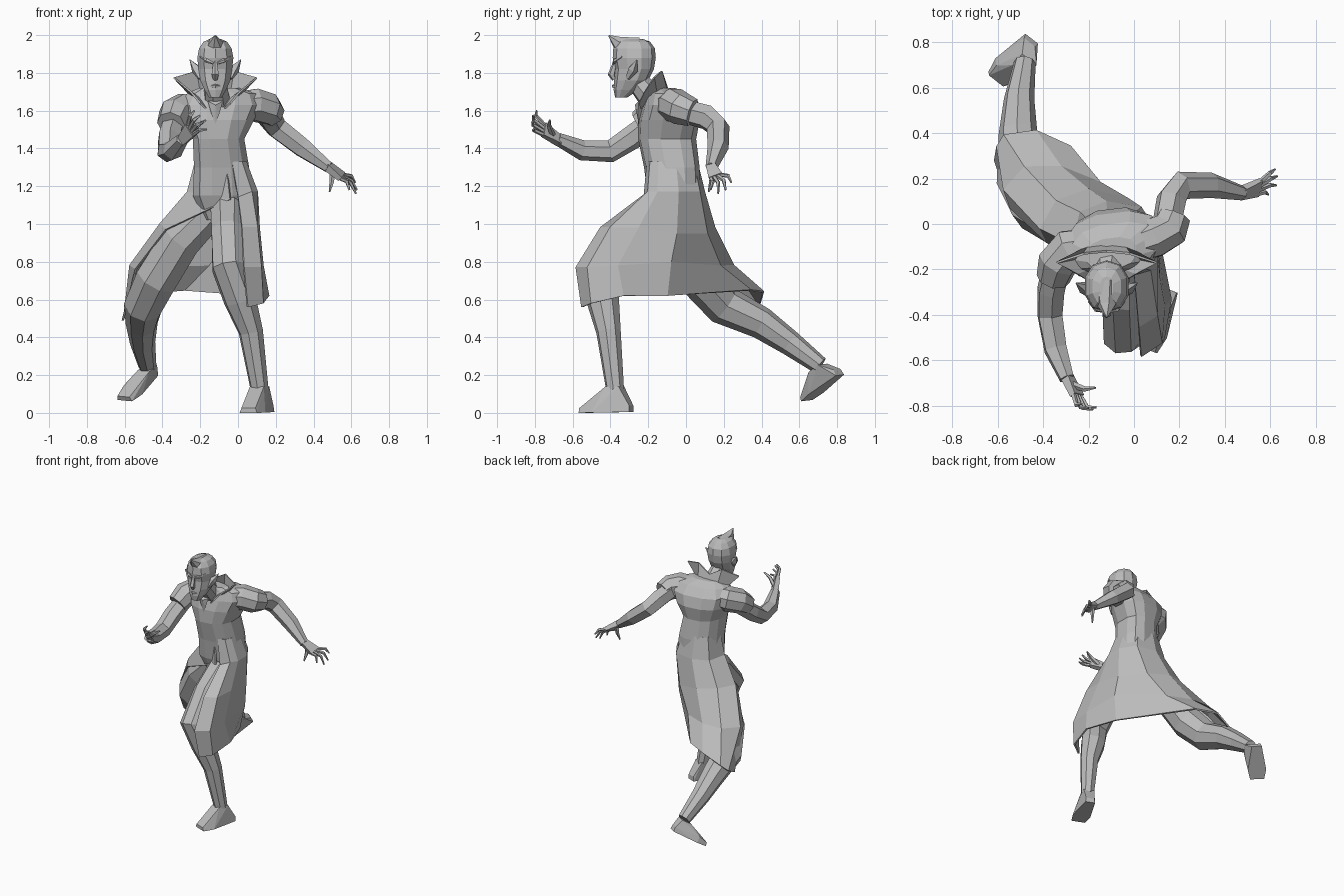
import bpy
import bmesh
from math import cos, sin, tau
from mathutils import Vector

default_cube = bpy.data.objects.get("Cube")
if default_cube:
    bpy.data.objects.remove(default_cube)

grey = bpy.data.materials.new("plain grey")
grey.use_nodes = True
grey.diffuse_color = (.5, .5, .5, 1)
grey.node_tree.nodes["Principled BSDF"].inputs["Base Color"].default_value = grey.diffuse_color

HEAD_X = -.12


def finish(name, bm, thickness=None):
    """Turn a bmesh into a flat shaded object, optionally given a thickness."""
    bmesh.ops.recalc_face_normals(bm, faces=bm.faces)
    mesh = bpy.data.meshes.new(name)
    bm.to_mesh(mesh)
    bm.free()
    mesh.materials.append(grey)
    obj = bpy.data.objects.new(name, mesh)
    bpy.context.scene.collection.objects.link(obj)
    if thickness:
        solid = obj.modifiers.new("cloth thickness", 'SOLIDIFY')
        solid.thickness = thickness
        solid.offset = 0


def loft(name, rings, closed=True, thickness=None):
    """Skin a list of equally long point rings; closed rings also get end caps."""
    bm = bmesh.new()
    loops = [[bm.verts.new(point) for point in ring] for ring in rings]
    count = len(loops[0])
    for lower, upper in zip(loops, loops[1:]):
        for i in range(count if closed else count - 1):
            j = (i + 1) % count
            bm.faces.new((lower[i], lower[j], upper[j], upper[i]))
    if closed:
        bm.faces.new(loops[0][::-1])
        bm.faces.new(loops[-1])
    finish(name, bm, thickness)


def tube(name, path, radii, sides=8):
    """Skin a tapering limb along a path without twisting."""
    path = [Vector(point) for point in path]
    last = len(path) - 1
    across = None
    rings = []
    for i, (centre, radius) in enumerate(zip(path, radii)):
        along = (path[min(i + 1, last)] - path[max(i - 1, 0)]).normalized()
        if across is None:
            across = along.orthogonal()
        across = (across - along * across.dot(along)).normalized()
        other = along.cross(across)
        angles = [tau * (k + .5) / sides for k in range(sides)]
        rings.append([centre + (across * cos(a) + other * sin(a)) * radius for a in angles])
    loft(name, rings)


def oval(cx, cy, z, rx, ry, sides=12, power=.8, skew=0):
    """A horizontal, slightly squared ring."""
    points = []
    for k in range(sides):
        a = tau * (k + .5) / sides
        c, s = cos(a), sin(a)
        dx = rx * abs(c) ** power * (1 if c > 0 else -1)
        dy = ry * abs(s) ** power * (1 if s > 0 else -1)
        points.append((cx + dx, cy + dy + skew * dx, z))
    return points


def hull(name, points):
    bm = bmesh.new()
    for point in points:
        bm.verts.new(point)
    result = bmesh.ops.convex_hull(bm, input=bm.verts)
    loose = [v for v in result["geom_interior"] if isinstance(v, bmesh.types.BMVert)]
    bmesh.ops.delete(bm, geom=loose, context='VERTS')
    finish(name, bm)


def foot(name, heel, toe, ankle, up):
    """Shoe with a flat sole, rising from the toe to the ankle."""
    heel, toe, ankle = Vector(heel), Vector(toe), Vector(ankle)
    along = (toe - heel).normalized()
    up = Vector(up)
    up = (up - along * up.dot(along)).normalized()
    side = along.cross(up)
    ball = heel.lerp(toe, .72)
    points = []
    for sign in (-1, 1):
        points += [heel + side * sign * .035,
                   heel + side * sign * .03 + up * .035,
                   ball + side * sign * .065,
                   ball + side * sign * .045 + up * .045,
                   toe + side * sign * .05,
                   toe + side * sign * .04 + up * .025,
                   ankle + side * sign * .04 + along * .04,
                   ankle + side * sign * .04 - along * .035]
    hull(name, points)


def hand(label, wrist, knuckle, bends, tips, thumb):
    """Palm, four bent fingers and a thumb."""
    wrist, knuckle, bends = Vector(wrist), Vector(knuckle), Vector(bends)
    tips = [Vector(tip) for tip in tips]
    spread = (tips[-1] - tips[0]).normalized() * .03
    flat = (knuckle - wrist).cross(spread).normalized() * .014
    palm = []
    for s in (-1, 1):
        for t in (-1, 1):
            palm += [wrist + spread * s * .8 + flat * t * 1.5, knuckle + spread * s * 1.3 + flat * t]
    hull(label + " palm", palm)
    for i, tip in enumerate(tips):
        root = knuckle + spread * (i / 1.5 - 1)
        middle = root.lerp(tip, .5) + bends
        tube(f"{label} finger {i + 1}", [root, middle, tip], [.012, .011, .005], 5)
    root = wrist.lerp(knuckle, .4)
    tube(label + " thumb", [root, root.lerp(Vector(thumb), .6) + bends / 2, thumb], [.017, .013, .005], 5)


# Torso: centre x, centre y, height, half width, half depth
torso = [(-.08, -.07, 1.02, .1, .08), (-.083, -.065, 1.15, .16, .135),
         (-.087, -.075, 1.3, .15, .145), (-.103, -.1, 1.45, .14, .152),
         (-.1, -.09, 1.55, .19, .16), (-.09, -.088, 1.63, .22, .14),
         (-.085, -.1, 1.69, .19, .105), (-.1, -.13, 1.72, .11, .07)]
loft("torso", [oval(*ring, skew=.12) for ring in torso])

# Coat skirt: each column runs from the hips to the hem, right opening first
columns = [
    [(-.04, -.215, 1.13), (-.38, -.08, .97), (-.54, .07, .76), (-.61, .28, .49)],
    [(-.265, -.09, 1.17), (-.41, -.02, 1), (-.57, .15, .78), (-.6, .34, .52)],
    [(-.235, .05, 1.17), (-.34, .1, 1), (-.48, .25, .78), (-.57, .39, .57)],
    [(-.12, .095, 1.17), (-.2, .15, .98), (-.32, .25, .78), (-.43, .41, .64)],
    [(.03, .07, 1.17), (-.03, .11, .95), (-.15, .18, .78), (-.28, .34, .65)],
    [(.1, -.04, 1.17), (.1, -.05, .95), (.11, -.08, .8), (.08, -.1, .62)],
    [(.1, -.15, 1.17), (.11, -.25, .98), (.13, -.36, .78), (.16, -.33, .62)],
    [(.07, -.2, 1.17), (.1, -.4, .98), (.12, -.52, .77), (.13, -.5, .58)],
    [(0, -.22, 1.14), (.02, -.45, .98), (.03, -.58, .77), (.05, -.55, .56)]]
for column in columns:
    # Tuck the top of every column into the waist
    x, y, z = column[0]
    column.insert(0, (-.09 + (x + .08) * .72, -.075 + (y + .065) * .82, 1.33))
loft("coat skirt", columns, closed=False, thickness=.012)

# Legs and shoes
tube("left leg",
     [(-.05, -.14, 1.06), (-.05, -.32, .95), (-.05, -.485, .77), (.01, -.44, .6),
      (.068, -.41, .43), (.115, -.375, .12)],
     [.1, .095, .092, .088, .066, .048])
foot("left shoe", (.16, -.29, .005), (.055, -.55, 0), (.115, -.375, .14), (0, 0, 1))
tube("right leg",
     [(-.16, -.04, 1.06), (-.3, 0, .92), (-.43, .08, .71), (-.5, .2, .57),
      (-.51, .4, .475), (-.505, .55, .37), (-.48, .71, .25)],
     [.1, .115, .118, .106, .085, .067, .048])
foot("right shoe", (-.45, .815, .2), (-.6, .64, .065), (-.48, .7, .24), (-.15, -.3, .9))

# Short sleeves and arms
tube("left sleeve", [(0, -.09, 1.62), (.09, -.06, 1.63), (.155, -.025, 1.61), (.175, .035, 1.59)],
     [.085, .092, .088, .075])
tube("left arm",
     [(.14, -.02, 1.6), (.165, .11, 1.565), (.205, .17, 1.51), (.34, .17, 1.405), (.48, .135, 1.3)],
     [.065, .068, .062, .056, .032], 6)
tube("right sleeve", [(-.2, -.1, 1.61), (-.285, -.11, 1.605), (-.335, -.17, 1.58), (-.355, -.24, 1.53)],
     [.085, .092, .09, .075])
tube("right arm",
     [(-.33, -.14, 1.57), (-.365, -.29, 1.455), (-.37, -.4, 1.385), (-.345, -.55, 1.39), (-.295, -.68, 1.45)],
     [.06, .064, .06, .054, .034], 6)

# Hands
hand("left hand", (.47, .135, 1.31), (.55, .16, 1.25), (.01, .01, .015),
     [(.59, .13, 1.18), (.625, .17, 1.16), (.63, .21, 1.18), (.62, .24, 1.22)], (.485, .12, 1.17))
hand("right hand", (-.295, -.67, 1.44), (-.25, -.755, 1.5), (-.005, -.025, .01),
     [(-.165, -.805, 1.5), (-.18, -.815, 1.54), (-.2, -.81, 1.575), (-.23, -.79, 1.6)],
     (-.17, -.72, 1.55))

# Neck and cravat
tube("neck", [(-.11, -.16, 1.64), (HEAD_X, -.26, 1.76)], [.075, .06])
hull("cravat", [(-.16, -.25, 1.65), (-.08, -.25, 1.65), (-.14, -.255, 1.58), (-.1, -.255, 1.58),
                (HEAD_X, -.25, 1.53), (HEAD_X, -.27, 1.63), (HEAD_X, -.2, 1.66)])

# Head: height, front, back, half width
skull = [(1.67, -.375, -.31, .035), (1.71, -.383, -.25, .06), (1.76, -.38, -.2, .083),
         (1.82, -.375, -.17, .093), (1.88, -.388, -.16, .1), (1.93, -.385, -.165, .09),
         (1.965, -.36, -.19, .065), (1.98, -.33, -.23, .03)]
loft("head", [oval(HEAD_X, (front + back) / 2, z, half, (back - front) / 2, 10, .9)
              for z, front, back, half in skull])
tube("hair spike", [(HEAD_X, -.26, 1.93), (HEAD_X, -.36, 1.955), (HEAD_X, -.41, 1.998)],
     [.06, .04, .003], 6)
tube("nose", [(HEAD_X, -.375, 1.86), (HEAD_X, -.395, 1.79), (HEAD_X, -.38, 1.765)],
     [.01, .02, .012], 5)
tube("lips", [(HEAD_X + x, -.375 - y, 1.73) for x, y in ((-.035, -.01), (0, .008), (.035, -.01))],
     [.004, .011, .004], 5)

# Mirrored ears, brows and collar wings
for label, m in (("left", 1), ("right", -1)):
    def at(x, y, z):
        return (HEAD_X + m * x, y, z)

    tube(label + " ear", [at(.08, -.31, 1.77), at(.1, -.28, 1.82), at(.135, -.26, 1.87)],
         [.012, .028, .002], 5)
    tube(label + " brow", [at(.01, -.385, 1.85), at(.045, -.375, 1.865), at(.08, -.34, 1.885)],
         [.006, .012, .004], 5)
    upper = [at(0, -.12, 1.75), at(.1, -.13, 1.81), at(.22, -.17, 1.775),
             at(.13, -.22, 1.7), at(.08, -.25, 1.64)]
    lower = [at(0, -.09, 1.69), at(.08, -.1, 1.69), at(.12, -.15, 1.67),
             at(.08, -.2, 1.66), at(.05, -.24, 1.61)]
    loft(label + " collar wing", [lower, upper], closed=False, thickness=.01)
